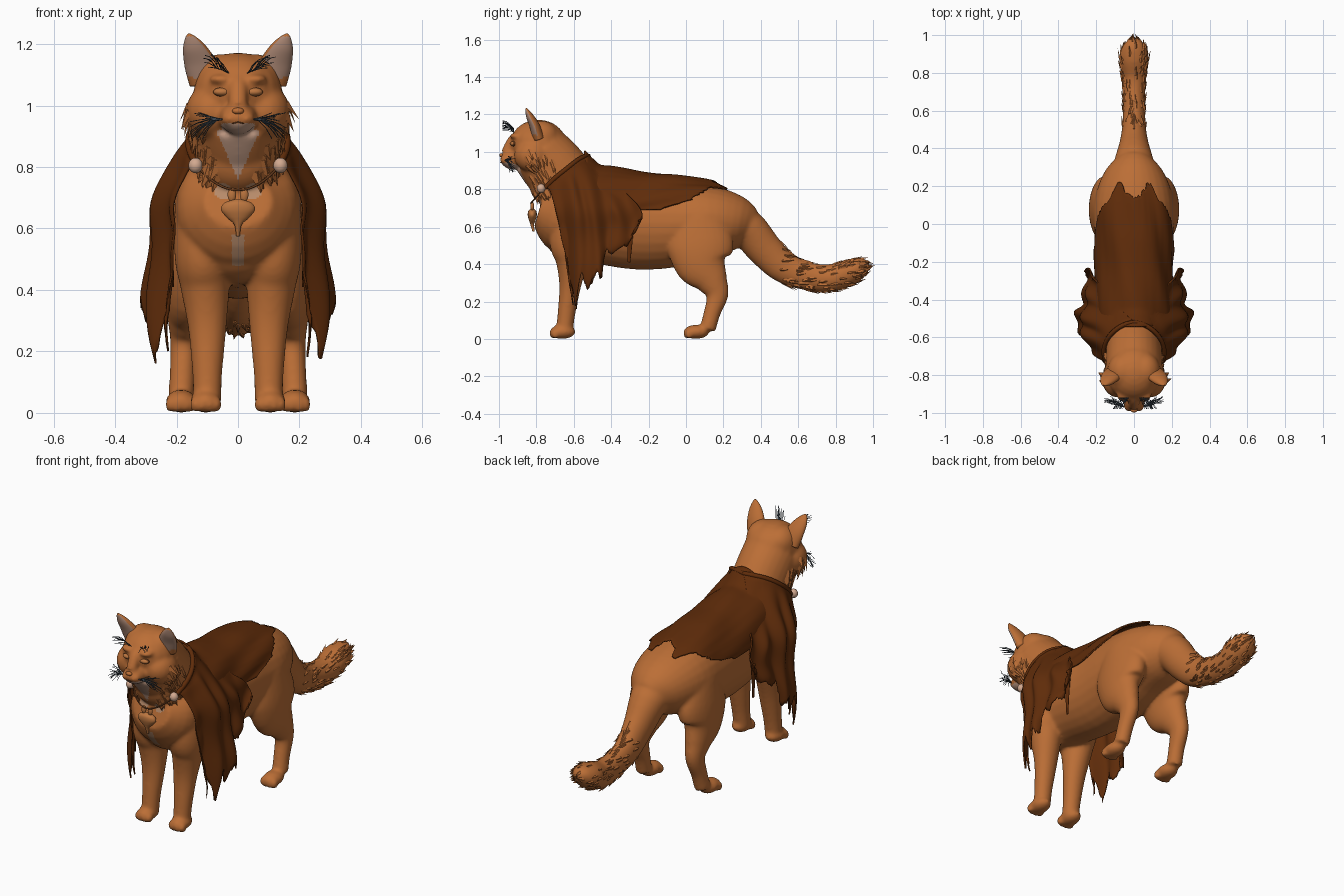
import bpy, bmesh, math, random
from mathutils import Vector, Matrix
from mathutils.bvhtree import BVHTree

random.seed(4)
default_cube = bpy.data.objects.get("Cube")
if default_cube:
    bpy.data.objects.remove(default_cube, do_unlink=True)


def material(name, red, green, blue):
    mat = bpy.data.materials.new(name)
    mat.use_nodes = True
    mat.diffuse_color = (red, green, blue, 1)
    shader = mat.node_tree.nodes["Principled BSDF"]
    shader.inputs["Base Color"].default_value = (red, green, blue, 1)
    shader.inputs["Roughness"].default_value = 0.8
    return mat


FUR = material("ginger fur", 0.5, 0.157, 0.037)
CREAM = material("cream fur", 0.56, 0.34, 0.24)
TAN = material("tan marking", 0.5, 0.27, 0.15)
EAR = material("inner ear", 0.42, 0.25, 0.18)
CLOTH = material("brown cloth", 0.115, 0.025, 0.003)
WHISKER = material("slate whisker", 0.045, 0.065, 0.085)
DARK = material("dark line", 0.14, 0.045, 0.012)
BRASS = material("amber wood", 0.5, 0.18, 0.05)
CLASP = material("pale clasp", 0.65, 0.4, 0.28)


def spline(points, t):
    """Catmull-Rom through tuples of any length, t from start to end."""
    last = len(points) - 1
    place = max(0, min(1, t)) * last
    i = min(int(place), last - 1)
    f = place - i
    a, b, c, d = (points[max(0, min(last, i + k))] for k in (-1, 0, 1, 2))
    return [q + 0.5 * f * (r - p + f * (2 * p - 5 * q + 4 * r - s + f * (3 * (q - r) + s - p)))
            for p, q, r, s in zip(a, b, c, d)]


def loft(bm, stations, side=1, rings=28, sides=28):
    """Tube through (x, y, z, half width, half depth) stations."""
    loops = []
    for r in range(rings + 1):
        t = r / rings
        x, y, z, wide, deep = spline(stations, t)
        ahead = Vector(spline(stations, t + 0.01)[:3]) - Vector(spline(stations, t - 0.01)[:3])
        ahead.normalize()
        across = (Vector((1, 0, 0)) - ahead * ahead.x).normalized()
        up = ahead.cross(across)
        loop = []
        for s in range(sides):
            angle = math.tau * s / sides
            p = Vector((x, y, z)) + across * wide * math.cos(angle) + up * deep * math.sin(angle)
            loop.append(bm.verts.new((p.x * side, p.y, p.z)))
        loops.append(loop)
    for low, high in zip(loops, loops[1:]):
        for s in range(sides):
            n = (s + 1) % sides
            bm.faces.new((low[s], low[n], high[n], high[s]))
    bm.faces.new(loops[0])
    bm.faces.new(loops[-1])


def ellipsoid(bm, centre, radii):
    bmesh.ops.create_uvsphere(bm, u_segments=20, v_segments=14, radius=1,
                              matrix=Matrix.Translation(centre) @ Matrix.Diagonal((*radii, 1)))


def finish(name, bm, *mats, smooth=True):
    bmesh.ops.recalc_face_normals(bm, faces=bm.faces)
    mesh = bpy.data.meshes.new(name)
    bm.to_mesh(mesh)
    bm.free()
    for mat in mats:
        mesh.materials.append(mat)
    for poly in mesh.polygons:
        poly.use_smooth = smooth
    obj = bpy.data.objects.new(name, mesh)
    bpy.context.collection.objects.link(obj)
    return obj


def ball(name, centre, radii, mat):
    bm = bmesh.new()
    ellipsoid(bm, centre, radii)
    return finish(name, bm, mat)


def wires(name, paths, thickness, mat):
    data = bpy.data.curves.new(name, "CURVE")
    data.dimensions = "3D"
    data.bevel_depth = thickness
    data.bevel_resolution = 1
    for path in paths:
        line = data.splines.new("POLY")
        line.points.add(len(path) - 1)
        for point, p in zip(line.points, path):
            point.co = (*p, 1)
    data.materials.append(mat)
    obj = bpy.data.objects.new(name, data)
    bpy.context.collection.objects.link(obj)


# Body: overlapping volumes fused into one smooth skin
bm = bmesh.new()
loft(bm, [(0, .36, .6, .08, .09), (0, .27, .62, .16, .15), (0, .12, .63, .21, .195),
          (0, -.05, .62, .21, .235), (0, -.25, .62, .198, .25), (0, -.45, .65, .2, .25),
          (0, -.6, .655, .205, .235), (0, -.7, .665, .185, .185), (0, -.785, .69, .11, .09)])
ellipsoid(bm, (0, -.62, .61), (.175, .155, .19))
# Neck, throat and tail
loft(bm, [(0, -.52, .72, .17, .17), (0, -.64, .84, .15, .17),
          (0, -.72, .93, .15, .17), (0, -.78, 1, .15, .16)])
ellipsoid(bm, (0, -.745, .84), (.13, .095, .125))
loft(bm, [(0, .22, .64, .14, .13), (0, .33, .585, .105, .105), (0, .42, .48, .078, .095),
          (0, .52, .385, .062, .085), (0, .65, .335, .058, .076), (0, .78, .325, .066, .074),
          (0, .88, .36, .078, .07), (0, .945, .385, .058, .05), (0, .98, .39, .025, .022)])
# Skull, muzzle, nose bridge
ellipsoid(bm, (0, -.79, 1.045), (.145, .15, .127))
ellipsoid(bm, (0, -.92, .96), (.062, .074, .055))
loft(bm, [(0, -.87, 1.1, .04, .03), (0, -.925, 1.06, .032, .03), (0, -.965, .995, .03, .025)])
for side in (-1, 1):
    ellipsoid(bm, (side * .055, -.78, 1.08), (.085, .1, .088))
    ellipsoid(bm, (side * .085, -.82, .98), (.085, .1, .09))
    ellipsoid(bm, (side * .026, -.96, .957), (.03, .034, .026))
    ellipsoid(bm, (side * .055, -.9, 1.085), (.04, .045, .018))
    # Front and hind legs
    loft(bm, [(.12, -.56, .72, .085, .14), (.115, -.61, .52, .092, .12), (.107, -.61, .41, .08, .086),
              (.1, -.62, .28, .063, .058), (.1, -.64, .13, .049, .047), (.1, -.65, .04, .046, .046)], side)
    loft(bm, [(.125, .06, .64, .09, .15), (.152, .075, .5, .085, .18), (.162, .085, .4, .077, .145),
              (.17, .138, .31, .06, .088), (.175, .167, .235, .046, .06),
              (.18, .14, .14, .042, .045), (.185, .115, .05, .042, .044)], side)
    # Paws with four toes each
    for x, y in ((.105, -.66), (.185, .055)):
        ellipsoid(bm, (side * x, y, .038), (.05, .07, .038))
        for toe in (-.036, -.013, .013, .036):
            ellipsoid(bm, (side * x + toe, y - .053 + abs(toe) * .4, .027), (.016, .023, .027))
body = finish("body", bm)
remesh = body.modifiers.new("Skin", "REMESH")
remesh.mode = "VOXEL"
remesh.voxel_size = 0.008
relax = body.modifiers.new("Relax", "SMOOTH")
relax.iterations = 14
graph = bpy.context.evaluated_depsgraph_get()
skin = bpy.data.meshes.new_from_object(body.evaluated_get(graph))
body.modifiers.clear()
body.data = skin
skin.materials.clear()
for mat in (FUR, CREAM, TAN):
    skin.materials.append(mat)
# Cream bib and chin, tan chest markings
for poly in skin.polygons:
    poly.use_smooth = True
    x, y, z = abs(poly.center.x), poly.center.y, poly.center.z
    bib = y < -.75 and .76 < z < .92 and x < .45 * (z - .76)
    chin = y < -.86 and .88 < z < .942 and x < .055
    spots = y < -.7 and math.hypot(x - .048, z - .72) < .027
    streak = y < -.62 and x < .022 and .48 < z < .58
    poly.material_index = 1 if bib or chin else 2 if spots or streak else 0
tree = BVHTree.FromPolygons([v.co for v in skin.vertices], [p.vertices[:] for p in skin.polygons])


def tufts(name, rule, flow, count, length, width):
    """Pointed locks of fur scattered over the skin where the rule holds."""
    bm = bmesh.new()
    spots = [p for p in skin.polygons if rule(*p.center)]
    for poly in random.sample(spots, min(count, len(spots))):
        c, n = poly.center.copy(), poly.normal.copy()
        lie = flow(c)
        lie = ((lie - n * lie.dot(n)).normalized() + n * .17).normalized()
        across = n.cross(lie).normalized() * width
        a, b, ridge, tip = (bm.verts.new(p) for p in (
            c - across - n * .006, c + across - n * .006, c + n * .004,
            c + lie * length * random.uniform(.7, 1.1)))
        for corners in ((a, ridge, tip), (ridge, b, tip), (b, a, tip), (a, b, ridge)):
            bm.faces.new(corners)
    finish(name, bm, FUR, smooth=False)


tufts("neck_ruff", lambda x, y, z: -.86 < y < -.7 and .77 < z < 1.03 and abs(x) > .055 + .45 * max(0, z - .78),
      lambda c: Vector((c.x * 3, .35, -.9)), 110, .075, .024)
tufts("tail_fur", lambda x, y, z: y > .5, lambda c: Vector((0, 1, .1)), 160, .055, .012)

# Face and ears
for side, word in ((-1, "right"), (1, "left")):
    bm = bmesh.new()
    loft(bm, [(.105, -.79, 1.08, .055, .032), (.125, -.81, 1.14, .051, .027),
              (.145, -.835, 1.19, .036, .02), (.157, -.85, 1.222, .016, .009), (.16, -.853, 1.234, .003, .003)], side)
    ear = finish(word + "_ear", bm, FUR, EAR)
    for poly in ear.data.polygons:
        facing = poly.normal.dot(Vector((side * .45, -.9, 0)))
        poly.material_index = int(facing > .4 and 1.09 < poly.center.z < 1.225)
    ball(word + "_eye_rim", (side * .052, -.919, 1.044), (.029, .018, .015), DARK)
    ball(word + "_eye", (side * .052, -.922, 1.044), (.028, .018, .0135), BRASS)
    ball(word + "_cape_clasp", (side * .138, -.775, .805), (.023, .023, .025), CLASP)
ball("nose", (0, -.985, .982), (.019, .013, .011), FUR)
wires("mouth", [[(x * .012, -.992 + .003 * x * x, .946 - .003 * abs(x)) for x in range(-3, 4)]], .002, DARK)

# Whiskers on the muzzle and above the eyes
hairs = []
for side in (-1, 1):
    for k in range(22):
        reach, drop = random.uniform(.06, .115), random.uniform(-.08, .01)
        hairs.append([(side * (.045 + reach * t), -.97 + random.uniform(.02, .06) * t,
                       .955 + drop * t * t + .012 * t) for t in (0, .35, .7, 1)])
    for k in range(14):
        reach, rise = random.uniform(.02, .05), random.uniform(.005, .05)
        hairs.append([(side * (.03 + .0035 * k + reach * t), -.92 - .06 * t,
                       1.105 + .0015 * k + rise * (2 * t - t * t)) for t in (0, .35, .7, 1)])
wires("whiskers", hairs, .0013, WHISKER)


def clear_of_skin(p, gap):
    spot, normal, _, _ = tree.find_nearest(p)
    return spot + normal * gap if (p - spot).dot(normal) < gap else p


def cloth(name, rows):
    bm = bmesh.new()
    grid = [[bm.verts.new(p) for p in row] for row in rows]
    for low, high in zip(grid, grid[1:]):
        for i in range(len(low) - 1):
            bm.faces.new((low[i], low[i + 1], high[i + 1], high[i]))
    obj = finish(name, bm, CLOTH)
    obj.modifiers.new("Thickness", "SOLIDIFY").thickness = .008


# Cape back: wrapped round the torso with a torn rear edge
edge = [(.14,), (.165,), (.215,), (.13,), (.08,), (.01,), (-.14,)]
rows = []
for i in range(-36, 37):
    angle = i / 36 * 1.28
    out = Vector((math.sin(angle), 0, math.cos(angle)))
    end = spline(edge, abs(i) / 36)[0] + random.uniform(-.012, .012)
    row = []
    for j in range(41):
        axis = Vector((0, -.54 + (end + .54) * j / 40, .63))
        hit = tree.ray_cast(axis + out * .6, -out)[0] or axis + out * .2
        row.append(hit + out * (.015 + .012 * math.cos(angle) + .004 * math.sin(angle * 9 + j * .2)))
    rows.append(row)
cloth("cape_back", rows)

# Cape sides: each column runs collar, shoulder, hem
columns = [(.135, -.75, .81, .195, -.69, .66, .212, -.6, .2), (.15, -.7, .86, .24, -.64, .65, .24, -.6, .14),
           (.15, -.65, .9, .275, -.56, .66, .285, -.55, .25), (.13, -.6, .94, .27, -.5, .66, .288, -.46, .28),
           (.1, -.57, .96, .25, -.42, .68, .25, -.43, .43), (.06, -.545, .97, .235, -.34, .67, .235, -.33, .47),
           (0, -.535, .965, .215, -.27, .73, .215, -.27, .62)]
for side, word in ((-1, "right"), (1, "left")):
    rows = []
    for i in range(73):
        u = i / 72
        c = spline(columns, u)
        top, mid, hem = Vector(c[:3]), Vector(c[3:6]), Vector(c[6:])
        tear = 1 - .13 * abs((u * 6 + .2) % 1 - .5) * 2 + random.uniform(-.02, .02)
        row = []
        for j in range(29):
            v = tear * j / 28
            p = top * (1 - v) * (1 - 2 * v) + mid * 4 * v * (1 - v) + hem * v * (2 * v - 1)
            p.x += (.012 * math.sin(u * 25 + v * 2) + .012 * math.sin(v * 13 - 4)) * min(1, 2 * v)
            p.z += .012 * math.sin(u * 20 + v * 9) * (1 - v) * min(1, 4 * v)
            p = clear_of_skin(p, .02)
            row.append((p.x * side, p.y, p.z))
        rows.append(row)
    cloth(word + "_cape_drape", rows)
    bm = bmesh.new()
    loft(bm, [(.212, -.3, .64, .006, .022), (.216, -.3, .52, .006, .014), (.212, -.305, .41, .004, .007)], side)
    finish(word + "_cape_strip", bm, CLOTH)

# Rolled collar
collar = [clear_of_skin(Vector(spline(columns, k / 20)[:3]), .012) for k in range(21)]
wires("cape_collar", [[(p.x * s, p.y, p.z) for p in collar] for s in (-1, 1)], .013, CLOTH)

# Necklace and hanging pendant
cord = [clear_of_skin(Vector((k * .0135, -.83 + .0007 * k * k, .725 + .0008 * k * k)), .008) for k in range(-10, 11)]
wires("necklace_cord", [cord], .004, DARK)
for side in (-1, 1):
    ball("pendant_leaf", (side * .02, -.822, .71), (.014, .01, .024), BRASS)
bm = bmesh.new()
loft(bm, [(0, -.822, .695, .012, .01), (0, -.822, .682, .046, .022), (0, -.822, .66, .055, .024),
          (0, -.822, .635, .036, .018), (0, -.822, .612, .012, .01), (0, -.815, .575, .006, .006)])
finish("pendant", bm, BRASS)
